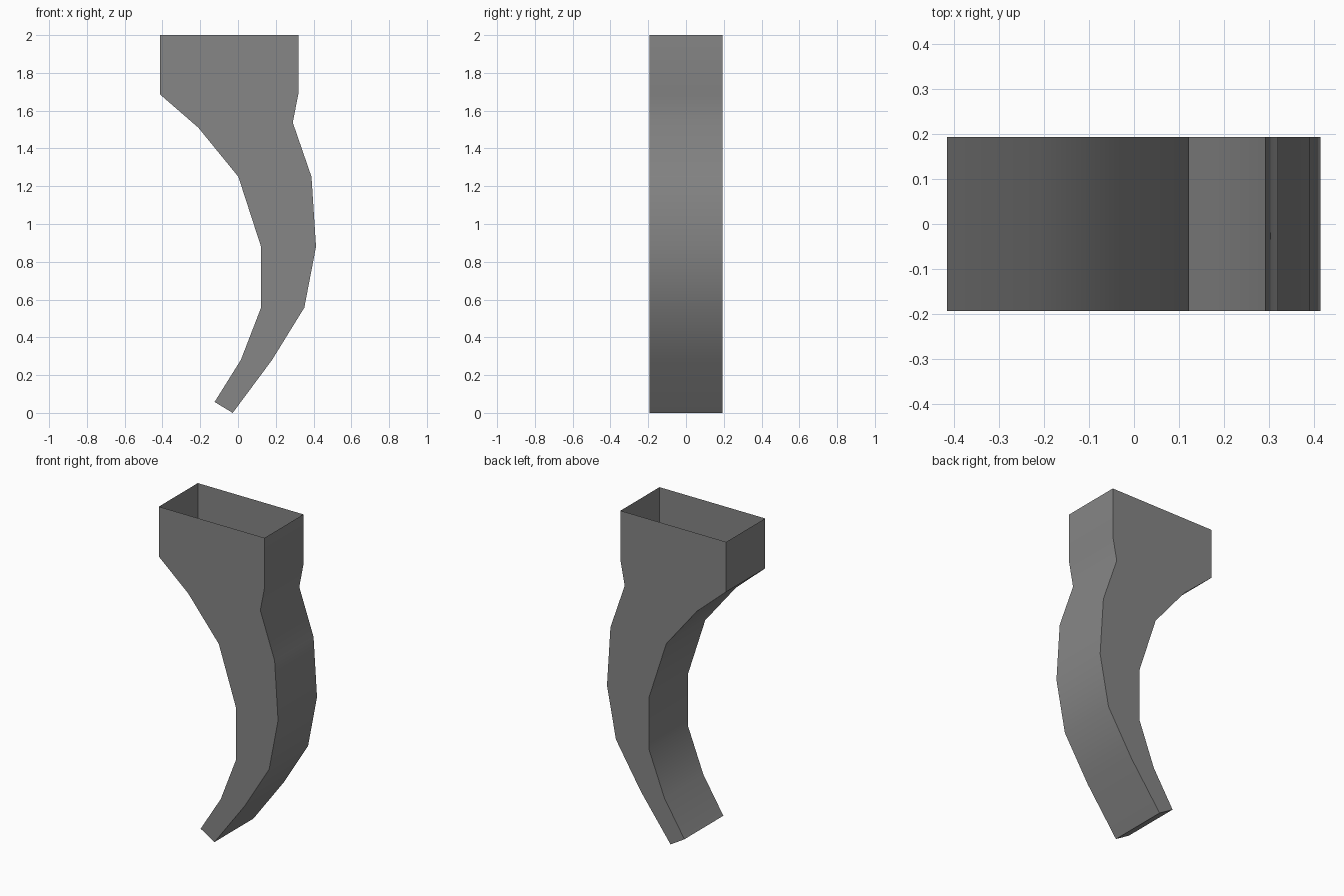
import bpy, bmesh, math

if "Cube" in bpy.data.objects:
    bpy.data.objects.remove(bpy.data.objects["Cube"])

HALF_DEPTH = 0.193
# Cross-section rows from tip to open top: (left x, left z, right x, right z)
ROWS = [
    (-0.124, 0.058, -0.028, 0.0),
    (0.015, 0.28, 0.18, 0.28),
    (0.122, 0.557, 0.351, 0.557),
    (0.122, 0.88, 0.413, 0.88),
    (0.002, 1.25, 0.389, 1.25),
    (-0.21, 1.51, 0.29, 1.537),
    (-0.414, 1.687, 0.319, 1.687),
    (-0.414, 2.0, 0.319, 2.0),
]

# Curved hollow leg: four-sided rings joined in order
bm = bmesh.new()
d = HALF_DEPTH
rings = [[bm.verts.new(p) for p in ((lx, -d, lz), (rx, -d, rz), (rx, d, rz), (lx, d, lz))]
         for lx, lz, rx, rz in ROWS]
for low, high in zip(rings, rings[1:]):
    for i in range(4):
        j = (i + 1) % 4
        bm.faces.new((low[i], low[j], high[j], high[i]))

# Closed tip, top stays open
bm.faces.new(rings[0][::-1])

mesh = bpy.data.meshes.new("curved_leg")
bm.to_mesh(mesh)
bm.free()
leg = bpy.data.objects.new("curved_leg", mesh)
bpy.context.collection.objects.link(leg)

# Dark grey finish
dark = bpy.data.materials.new("dark_grey")
dark.diffuse_color = (0.24, 0.24, 0.24, 1)
dark.use_nodes = True
dark.node_tree.nodes["Principled BSDF"].inputs["Base Color"].default_value = dark.diffuse_color
mesh.materials.append(dark)

# Smooth along the curve, sharp at the corners
bpy.context.view_layer.objects.active = leg
leg.select_set(True)
bpy.ops.object.shade_smooth_by_angle(angle=math.radians(40))
